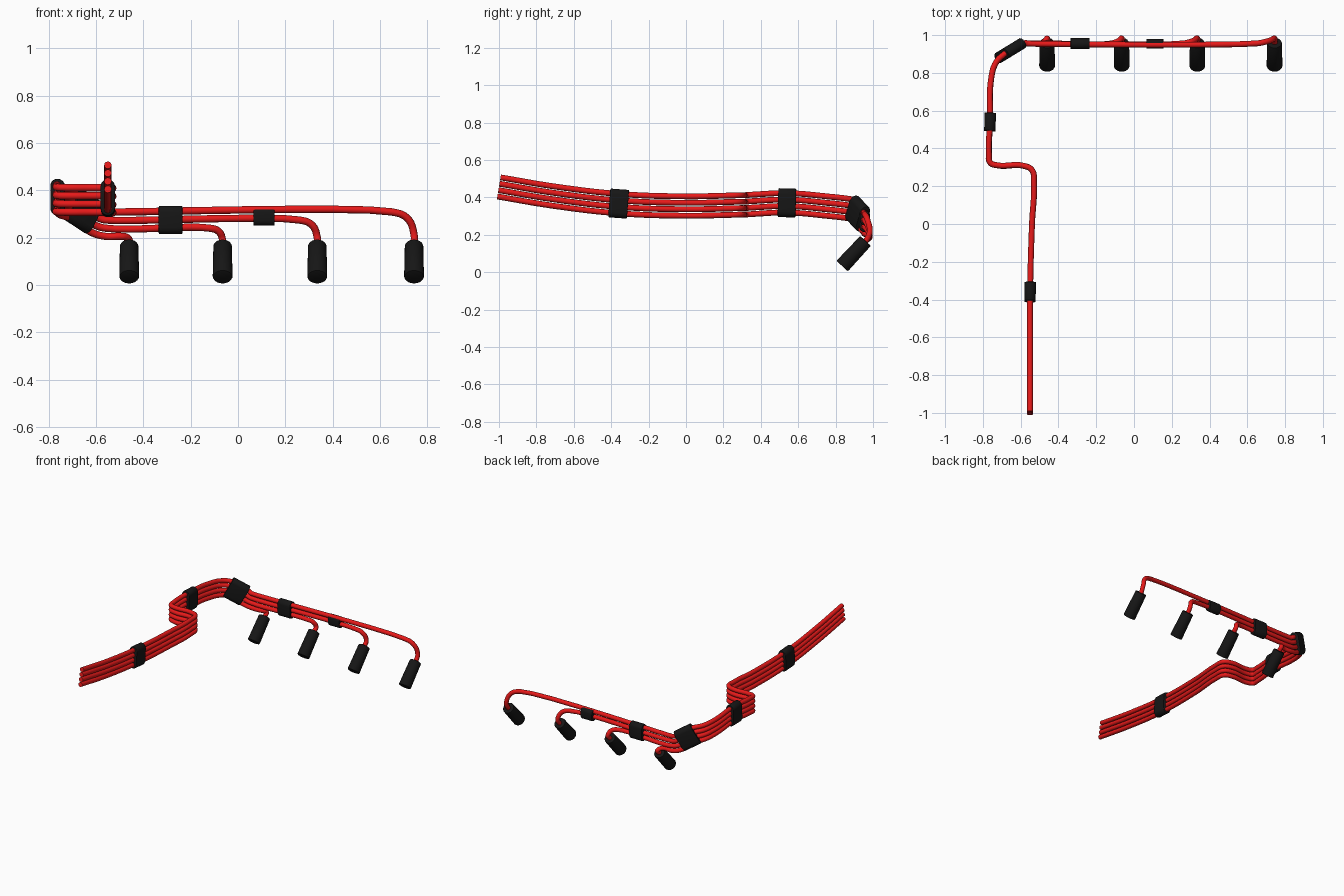
import bpy, bmesh, math
from mathutils import Vector, Matrix

if "Cube" in bpy.data.objects:
    bpy.data.objects.remove(bpy.data.objects["Cube"])

def mat(name, c):
    m = bpy.data.materials.new(name)
    m.diffuse_color = (*c, 1)
    m.use_nodes = True
    m.node_tree.nodes["Principled BSDF"].inputs["Base Color"].default_value = m.diffuse_color
    return m

RED = mat("red_sleeve", (0.8, 0.01, 0.01))
BLACK = mat("black_rubber", (0.008, 0.008, 0.008))
Z = Vector((0, 0, 1))
STEP = 0.0345

# Shared centre line of the bundle, rear end to the start of the straight run
TRUNK = [Vector(p) for p in [
    (-.55, -1, .456), (-.55, -.7, .406), (-.55, -.36, .367), (-.54, 0, .354),
    (-.53, .22, .358), (-.54, .285, .36), (-.585, .308, .36), (-.725, .311, .36),
    (-.762, .326, .361), (-.768, .37, .364), (-.762, .54, .371), (-.756, .77, .352),
    (-.733, .85, .343), (-.70, .888, .336), (-.655, .918, .314), (-.60, .949, .270),
    (-.56, .955, .2575)]]

def frame(i):
    """Tangent and perpendicular up direction of the bundle at a point."""
    t = (TRUNK[min(i + 1, len(TRUNK) - 1)] - TRUNK[max(i - 1, 0)]).normalized()
    if i == len(TRUNK) - 1:
        t = Vector((1, 0, 0))
    return t, (Z - t * Z.dot(t)).normalized()

def finish(ob, m, angle=35):
    ob.data.materials.clear()
    ob.data.materials.append(m)
    bpy.ops.object.select_all(action='DESELECT')
    ob.select_set(True)
    bpy.context.view_layer.objects.active = ob
    bpy.ops.object.shade_smooth_by_angle(angle=math.radians(angle))

def wire(name, pts):
    cu = bpy.data.curves.new(name, 'CURVE')
    cu.dimensions = '3D'
    cu.bevel_depth = 0.0155
    cu.bevel_resolution = 4
    cu.resolution_u = 8
    cu.use_fill_caps = True
    s = cu.splines.new('BEZIER')
    s.bezier_points.add(len(pts) - 1)
    for b, p in zip(s.bezier_points, pts):
        b.co = p
        b.handle_left_type = b.handle_right_type = 'AUTO'
    ob = bpy.data.objects.new(name, cu)
    bpy.context.collection.objects.link(ob)
    bpy.ops.object.select_all(action='DESELECT')
    ob.select_set(True)
    bpy.context.view_layer.objects.active = ob
    bpy.ops.object.convert(target='MESH')
    finish(bpy.context.object, RED)

def extrusion(name, centre, axis, up, length, half_h, r0, r1, bev):
    """Slot-shaped prism along axis; half_h equal to the radius gives a cylinder."""
    axis = Vector(axis).normalized()
    up = Vector(up).normalized()
    side = up.cross(axis)
    bm = bmesh.new()
    rings = []
    for x, r in ((-length / 2, r0), (length / 2, r1)):
        ring = []
        for k in range(26):
            a = math.pi * (k % 13) / 12 if half_h > r0 else 2 * math.pi * k / 26
            if half_h > r0 and k > 12:
                a += math.pi
            off = 0 if half_h <= r0 else (half_h - r0) * (1 if k < 13 else -1)
            ring.append(bm.verts.new((x, r * math.cos(a), r * math.sin(a) + off)))
        rings.append(ring)
    caps = [bm.faces.new(rings[0][::-1]), bm.faces.new(rings[1])]
    for k in range(26):
        j = (k + 1) % 26
        bm.faces.new((rings[0][k], rings[0][j], rings[1][j], rings[1][k]))
    bmesh.ops.bevel(bm, geom=[e for f in caps for e in f.edges], offset=bev,
                    segments=2, profile=0.5, affect='EDGES')
    bmesh.ops.recalc_face_normals(bm, faces=bm.faces)
    me = bpy.data.meshes.new(name)
    bm.to_mesh(me)
    bm.free()
    rot = Matrix((axis, side, up)).transposed().to_4x4()
    me.transform(Matrix.Translation(Vector(centre)) @ rot)
    ob = bpy.data.objects.new(name, me)
    bpy.context.collection.objects.link(ob)
    finish(ob, BLACK)

# Four leads, each dropping into its own boot
for k, e in enumerate((-.46, -.065, .335, .744)):
    off = (k - 1.5) * STEP
    pts = [p + frame(i)[1] * off for i, p in enumerate(TRUNK)]
    z = pts[-1].z
    r = 0.03 + 0.6 * (z - 0.2)
    h = min(r, z - 0.19)
    pts += [Vector(p) for p in [
        (e - r, .956, z), (e - .29 * r, .970, z - .29 * h), (e, .982, z - h),
        (e, .963, .17), (e, .94, .147)]]
    wire(f"lead_{k + 1}", pts)
    extrusion(f"plug_boot_{k + 1}", (e, .8975, .1005), (0, .68, .733), (0, -.733, .68),
              .184, 0, .042, .039, .006)

# Separators on the full bundle
for i, length in ((2, .10), (10, .095), (14, .125)):
    t, up = frame(i)
    extrusion(f"separator_{i}", TRUNK[i], t, up, length, .077, .03, .03, .005)

# Separators on the straight run, around three and two leads
extrusion("separator_three", (-.285, .955, .275), (1, 0, 0), Z, .10, .06, .029, .029, .005)
extrusion("separator_two", (.11, .955, .291), (1, 0, 0), Z, .09, .04, .025, .025, .005)
